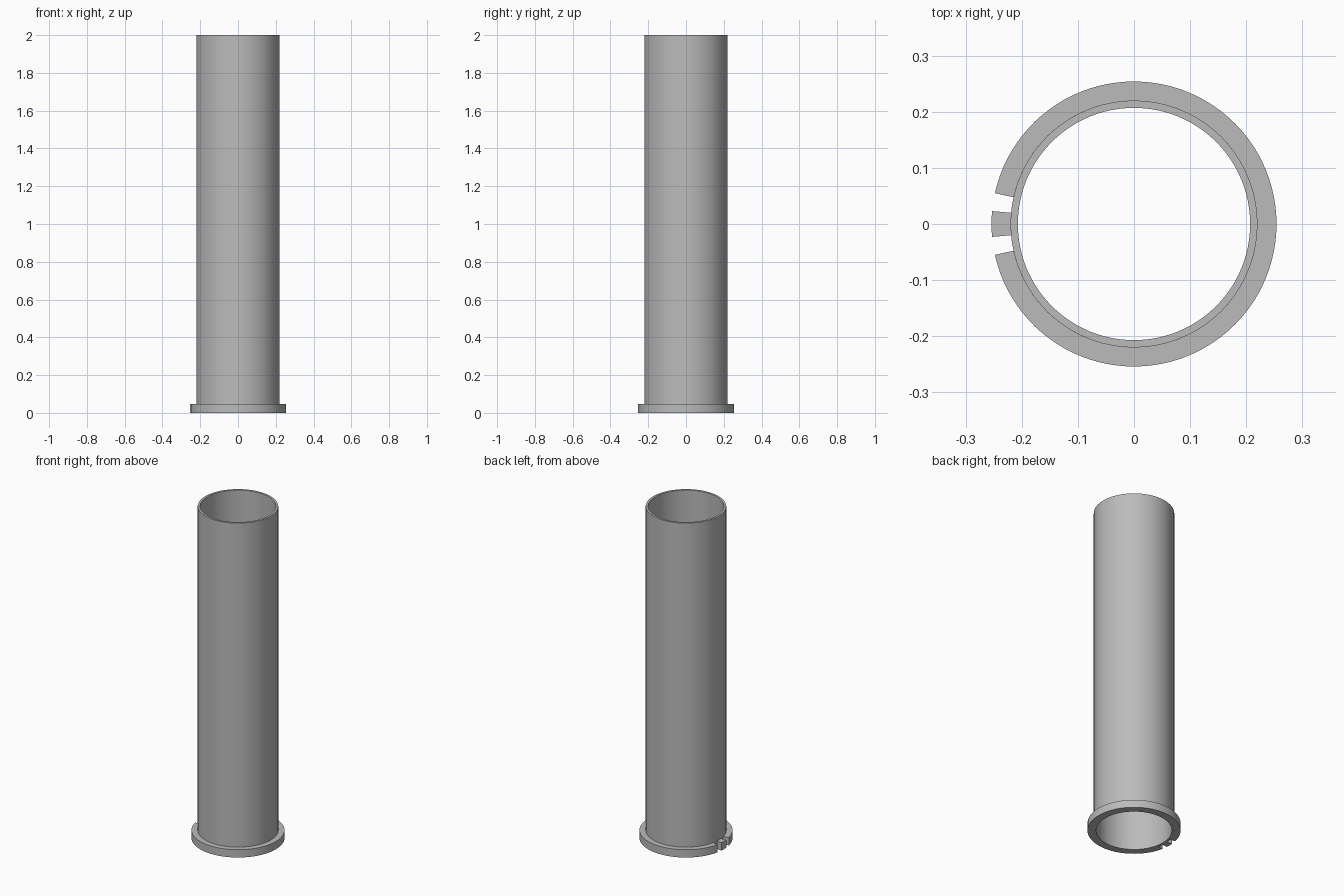
import bpy
import bmesh
from math import cos, sin, radians

cube = bpy.data.objects.get("Cube")
if cube:
    bpy.data.objects.remove(cube, do_unlink=True)

INNER, WALL, RIM = 0.207, 0.22, 0.254
HEIGHT, RIM_HEIGHT = 2.0, 0.047

grey = bpy.data.materials.new("plain grey")
grey.use_nodes = True
colour = (0.5, 0.5, 0.5, 1)
grey.diffuse_color = colour
grey.node_tree.nodes["Principled BSDF"].inputs["Base Color"].default_value = colour


def ring_sector(name, r_in, r_out, height, start, end, steps):
    """Rectangular section swept around z; a full turn closes on itself."""
    bm = bmesh.new()
    closed = end - start >= 360
    rings = []
    for i in range(steps if closed else steps + 1):
        a = radians(start + (end - start) * i / steps)
        rings.append([bm.verts.new((r * cos(a), r * sin(a), z))
                      for r, z in ((r_in, 0), (r_out, 0), (r_out, height), (r_in, height))])
    pairs = list(zip(rings, rings[1:]))
    if closed:
        pairs.append((rings[-1], rings[0]))
    for a, b in pairs:
        for j in range(4):
            k = (j + 1) % 4
            bm.faces.new((a[j], a[k], b[k], b[j]))
    if not closed:
        bm.faces.new(rings[0])
        bm.faces.new(rings[-1])
    bmesh.ops.recalc_face_normals(bm, faces=bm.faces)
    mesh = bpy.data.meshes.new(name)
    bm.to_mesh(mesh)
    bm.free()
    mesh.materials.append(grey)
    obj = bpy.data.objects.new(name, mesh)
    bpy.context.collection.objects.link(obj)
    bpy.ops.object.select_all(action="DESELECT")
    obj.select_set(True)
    bpy.context.view_layer.objects.active = obj
    bpy.ops.object.shade_smooth_by_angle(angle=radians(30))


# Long open tube
ring_sector("tube", INNER, WALL, HEIGHT, 0, 360, 96)
# Base flange, open on the -x side
ring_sector("base_flange", WALL, RIM, RIM_HEIGHT, -167.5, 167.5, 90)
# Small key standing in the flange opening
ring_sector("locating_key", WALL, RIM, RIM_HEIGHT, 174.8, 185.2, 4)
